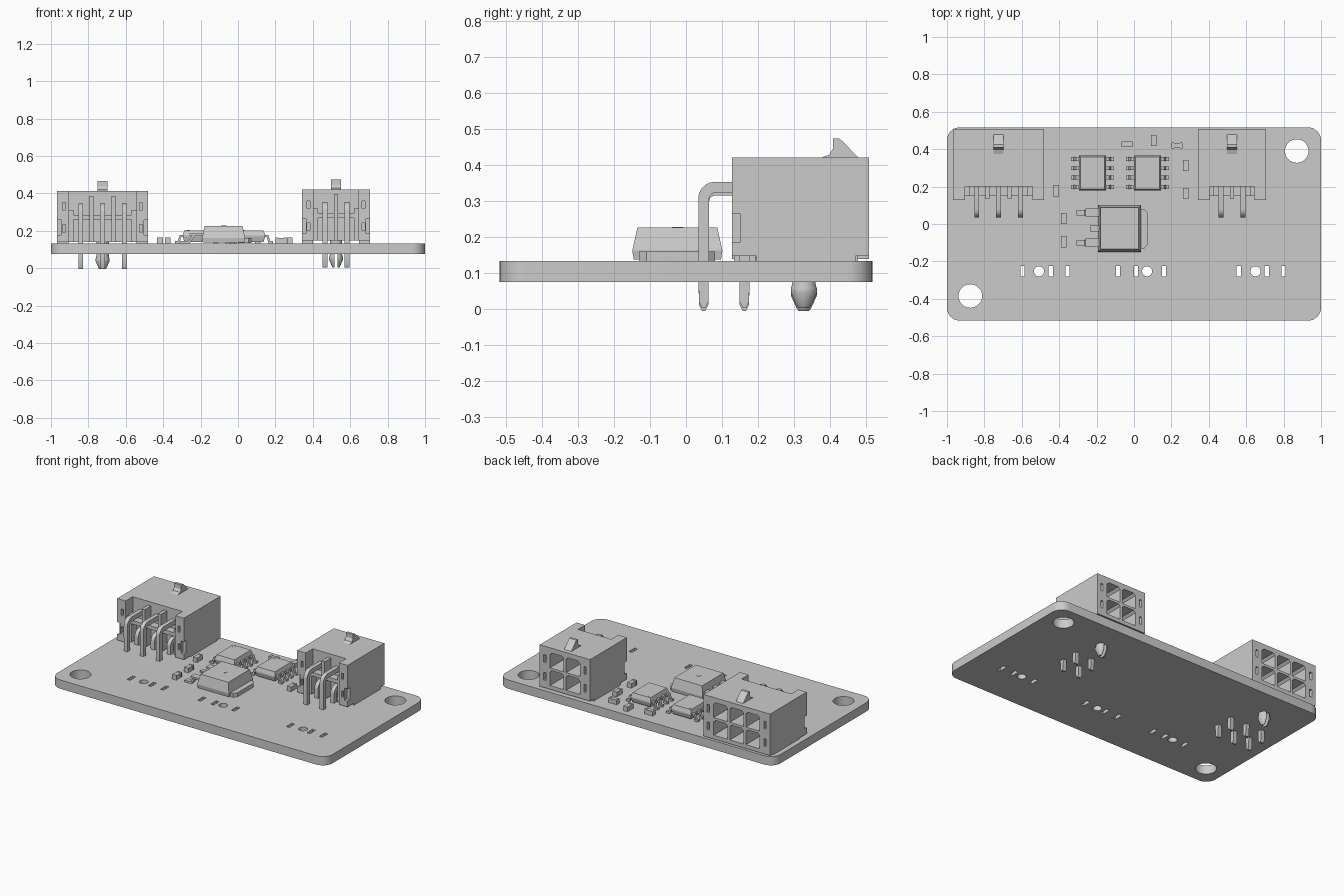
import bpy, bmesh, math
from mathutils import Vector

if "Cube" in bpy.data.objects:
    bpy.data.objects.remove(bpy.data.objects["Cube"])

GREY = (0.6, 0.6, 0.6, 1)
mat = bpy.data.materials.new("plain grey")
mat.use_nodes = True
mat.diffuse_color = GREY
mat.node_tree.nodes["Principled BSDF"].inputs["Base Color"].default_value = GREY
BOARD_TOP, BOARD_LOW = 0.133, 0.075


def finish(name, bm):
    bmesh.ops.recalc_face_normals(bm, faces=bm.faces)
    mesh = bpy.data.meshes.new(name)
    bm.to_mesh(mesh)
    bm.free()
    mesh.materials.append(mat)
    obj = bpy.data.objects.new(name, mesh)
    bpy.context.collection.objects.link(obj)
    return obj


def loft(bm, rings):
    """Bridge equal-length closed rings and cap both ends."""
    rows = [[bm.verts.new(p) for p in ring] for ring in rings]
    n = len(rows[0])
    for a, b in zip(rows, rows[1:]):
        for i in range(n):
            bm.faces.new((a[i], a[(i + 1) % n], b[(i + 1) % n], b[i]))
    bm.faces.new(rows[0][::-1])
    bm.faces.new(rows[-1])


def box(bm, x0, x1, y0, y1, z0, z1):
    loft(bm, [[(x0, y0, z), (x1, y0, z), (x1, y1, z), (x0, y1, z)] for z in (z0, z1)])


def turned(bm, x, y, profile, n=24):
    """Round solid from (radius, z) pairs."""
    loft(bm, [[(x + r * math.cos(i * math.tau / n), y + r * math.sin(i * math.tau / n), z)
               for i in range(n)] for r, z in profile])


def tapered(bm, x, y, hx, hy, levels):
    """Rectangular body from (inset, z) levels."""
    loft(bm, [[(x + sx * (hx - d), y + sy * (hy - d), z)
               for sx, sy in ((-1, -1), (1, -1), (1, 1), (-1, 1))] for d, z in levels])


def prism(bm, outline, centre, width, along="x"):
    """Extrude a (u, z) outline across the given axis."""
    sides = (centre - width / 2, centre + width / 2)
    loft(bm, [[(w, u, z) if along == "x" else (u, w, z) for u, z in outline] for w in sides])


def strip(path, halves):
    """Outline of a bent strip with a half thickness at each path point."""
    pts = [Vector(p) for p in path]
    left, right = [], []
    for i, p in enumerate(pts):
        d1 = (p - pts[i - 1]).normalized() if i else (pts[1] - p).normalized()
        d2 = (pts[i + 1] - p).normalized() if i < len(pts) - 1 else d1
        n1, n2 = Vector((-d1.y, d1.x)), Vector((-d2.y, d2.x))
        n = (n1 + n2).normalized()
        off = n * halves[i] / n.dot(n1)
        left.append(p + off)
        right.append(p - off)
    return left + right[::-1]


def carve(obj, cutter_bm):
    """Subtract the cutter, bake the result, drop the cutter."""
    cutter = finish("cutter", cutter_bm)
    cutter.hide_render = True
    mod = obj.modifiers.new("cut", "BOOLEAN")
    mod.operation, mod.solver, mod.object = "DIFFERENCE", "EXACT", cutter
    deps = bpy.context.evaluated_depsgraph_get()
    baked = bpy.data.meshes.new_from_object(obj.evaluated_get(deps))
    obj.modifiers.clear()
    obj.data = baked
    bpy.data.objects.remove(cutter)


def smooth(obj):
    bpy.ops.object.select_all(action="DESELECT")
    obj.select_set(True)
    bpy.context.view_layer.objects.active = obj
    bpy.ops.object.shade_smooth_by_angle(angle=math.radians(30))


# Circuit board with rounded corners, mounting holes and sensor footprints
bm = bmesh.new()
R = 0.07
outline = []
for k, (cx, cy) in enumerate(((1 - R, 0.517 - R), (R - 1, 0.517 - R), (R - 1, R - 0.517), (1 - R, R - 0.517))):
    for i in range(9):
        a = (k + i / 8) * math.pi / 2
        outline.append((cx + R * math.cos(a), cy + R * math.sin(a)))
loft(bm, [[(x, y, z) for x, y in outline] for z in (BOARD_LOW, BOARD_TOP)])
board = finish("circuit_board", bm)
cut = bmesh.new()
for x, y in ((0.87, 0.39), (-0.875, -0.385)):
    turned(cut, x, y, [(0.063, 0), (0.063, 0.2)], 32)
for x in (-0.508, 0.07, 0.65):
    turned(cut, x, -0.253, [(0.027, 0), (0.027, 0.2)])
for x in (-0.597, -0.445, -0.355, -0.085, 0.01, 0.16, 0.56, 0.71, 0.8):
    box(cut, x - 0.011, x + 0.011, -0.282, -0.224, 0, 0.2)
carve(board, cut)
smooth(board)


def connector(name, cx, columns, dz):
    half = 0.0595 * columns + 0.064
    pitch = 0.117
    cols = [cx + (i - (columns - 1) / 2) * pitch for i in range(columns)]
    rows = (0.222 + dz, 0.338 + dz)
    inner = half - 0.062

    # Housing: rear notch, mating pockets, side slits and stepped cheeks
    bm = bmesh.new()
    box(bm, cx - half, cx + half, 0.127, 0.508, 0.147 + dz, 0.42 + dz)
    housing = finish(name + "_housing", bm)
    cut = bmesh.new()
    box(cut, cx - inner, cx + inner, 0.1, 0.2, 0.1, 0.5)
    for x in cols:
        for z in rows:
            h, c = 0.05, 0.014
            ring = [(-h, -h), (h, -h), (h, h - c), (h - c, h), (c - h, h), (-h, h - c)]
            loft(cut, [[(x + u, y, z + v) for u, v in ring] for y in (0.25, 0.55)])
    for s in (-1, 1):
        x = cx + s * (half - 0.036)
        for z in rows:
            box(cut, x - 0.008, x + 0.008, 0.22, 0.6, z - 0.025, z + 0.025)
            box(cut, x - 0.008, x + 0.008, 0.05, 0.23, z - 0.02, z + 0.02)
        edge = cx + s * half
        box(cut, edge - 0.022, edge + 0.022, 0.1, 0.15, 0.185 + dz, 0.265 + dz)
    carve(housing, cut)

    # Ribs and cross bars inside the rear notch, feet beneath
    bm = bmesh.new()
    for i in range(columns - 1):
        x = (cols[i] + cols[i + 1]) / 2
        box(bm, x - 0.011, x + 0.011, 0.135, 0.205, 0.147 + dz, 0.395 + dz)
    box(bm, cx - inner - 0.01, cx + inner + 0.01, 0.15, 0.205, 0.268 + dz, 0.292 + dz)
    for s in (-1, 1):
        x = cx + s * (inner - 0.012)
        box(bm, x - 0.014, x + 0.014, 0.15, 0.205, 0.147 + dz, 0.32 + dz)
        x = cx + s * (half - 0.03)
        box(bm, x - 0.03, x + 0.03, 0.195, 0.47, 0.128, 0.158 + dz)
    finish(name + "_ribs", bm)

    # Locking ramp
    bm = bmesh.new()
    ramp = [(0.375, 0.41), (0.375, 0.42), (0.397, 0.428), (0.408, 0.445),
            (0.408, 0.473), (0.425, 0.473), (0.437, 0.463), (0.478, 0.42), (0.478, 0.41)]
    prism(bm, [(y, z + dz) for y, z in ramp], cx, 0.052)
    smooth(finish(name + "_latch", bm))

    # Bent terminals, two rows
    bm = bmesh.new()
    for x in cols:
        for y, z in zip((0.162, 0.049), rows):
            bend = 0.032
            path = [(0.34, z)]
            for i in range(6):
                a = i / 5 * math.pi / 2
                path.append((y + bend * (1 - math.sin(a)), z - bend * (1 - math.cos(a))))
            path += [(y, 0.07 + dz), (y, 0.02 + dz), (y, 0.003 + dz)]
            prism(bm, strip(path, [0.015] * 7 + [0.014, 0.013, 0.005]), x, 0.026)
    smooth(finish(name + "_pins", bm))

    # Split locating peg
    bm = bmesh.new()
    turned(bm, cx, 0.327, [(0.033, 0.15), (0.033, 0.072 + dz), (0.037, 0.058 + dz), (0.037, 0.045 + dz),
                           (0.022, 0.01 + dz), (0.017, 0.003 + dz)])
    peg = finish(name + "_peg", bm)
    cut = bmesh.new()
    box(cut, cx - 0.009, cx + 0.009, 0.2, 0.45, -0.1, 0.08)
    carve(peg, cut)
    smooth(peg)


connector("left_connector", 0.524, 2, 0)
connector("right_connector", -0.724, 3, -0.008)


def gull(bm, x_in, x_out, y, z_in, width):
    """Gull wing lead from a chip body down to the board."""
    t, d = 0.006, x_out - x_in
    z_low = BOARD_TOP + t
    path = [(x_in, z_in), (x_in + 0.4 * d, z_in), (x_in + 0.62 * d, z_low), (x_out, z_low)]
    prism(bm, strip(path, [t] * 4), y, width, "y")


# Eight lead chips
for cx in (-0.222, 0.072):
    bm = bmesh.new()
    tapered(bm, cx, 0.273, 0.073, 0.094, [(0.008, 0.141), (0, 0.168), (0, 0.176), (0.008, 0.202)])
    turned(bm, cx - 0.045, 0.34, [(0.009, 0.198), (0.009, 0.203)], 16)
    finish("small_chip", bm)
    bm = bmesh.new()
    for s in (-1, 1):
        for i in range(4):
            gull(bm, cx + s * 0.065, cx + s * 0.115, 0.198 + i * 0.05, 0.172, 0.02)
    finish("small_chip_leads", bm)

# Power regulator with heat tab
bm = bmesh.new()
tapered(bm, -0.077, -0.024, 0.115, 0.125, [(0.004, 0.137), (0, 0.162), (0.014, 0.226)])
turned(bm, -0.077, -0.024, [(0.015, 0.22), (0.015, 0.2275)], 16)
finish("regulator_body", bm)
bm = bmesh.new()
tab = [(0, -0.13), (0.055, -0.13), (0.072, -0.11), (0.072, 0.06), (0.055, 0.08), (0, 0.08)]
loft(bm, [[(x, y, z) for x, y in tab] for z in (0.134, 0.16)])
finish("regulator_tab", bm)
bm = bmesh.new()
for y in (0.061, -0.1):
    gull(bm, -0.185, -0.308, y, 0.18, 0.03)
    box(bm, -0.26, -0.185, y - 0.022, y + 0.022, 0.174, 0.186)
box(bm, -0.235, -0.185, -0.04, -0.008, 0.174, 0.186)
finish("regulator_leads", bm)

# Small passive parts: body between two end caps
for x, y, upright in ((-0.037, 0.427, 0), (0.105, 0.447, 1), (0.23, 0.42, 0), (0.277, 0.313, 1),
                      (0.277, 0.163, 1), (-0.417, 0.178, 1), (-0.376, 0.03, 1), (-0.376, -0.095, 1)):
    bm = bmesh.new()
    for lo, hi, w, top in ((-0.03, -0.017, 0.015, 0.164), (-0.017, 0.017, 0.014, 0.162), (0.017, 0.03, 0.015, 0.164)):
        if upright:
            box(bm, x - w, x + w, y + lo, y + hi, BOARD_TOP, top)
        else:
            box(bm, x + lo, x + hi, y - w, y + w, BOARD_TOP, top)
    finish("passive_part", bm)
